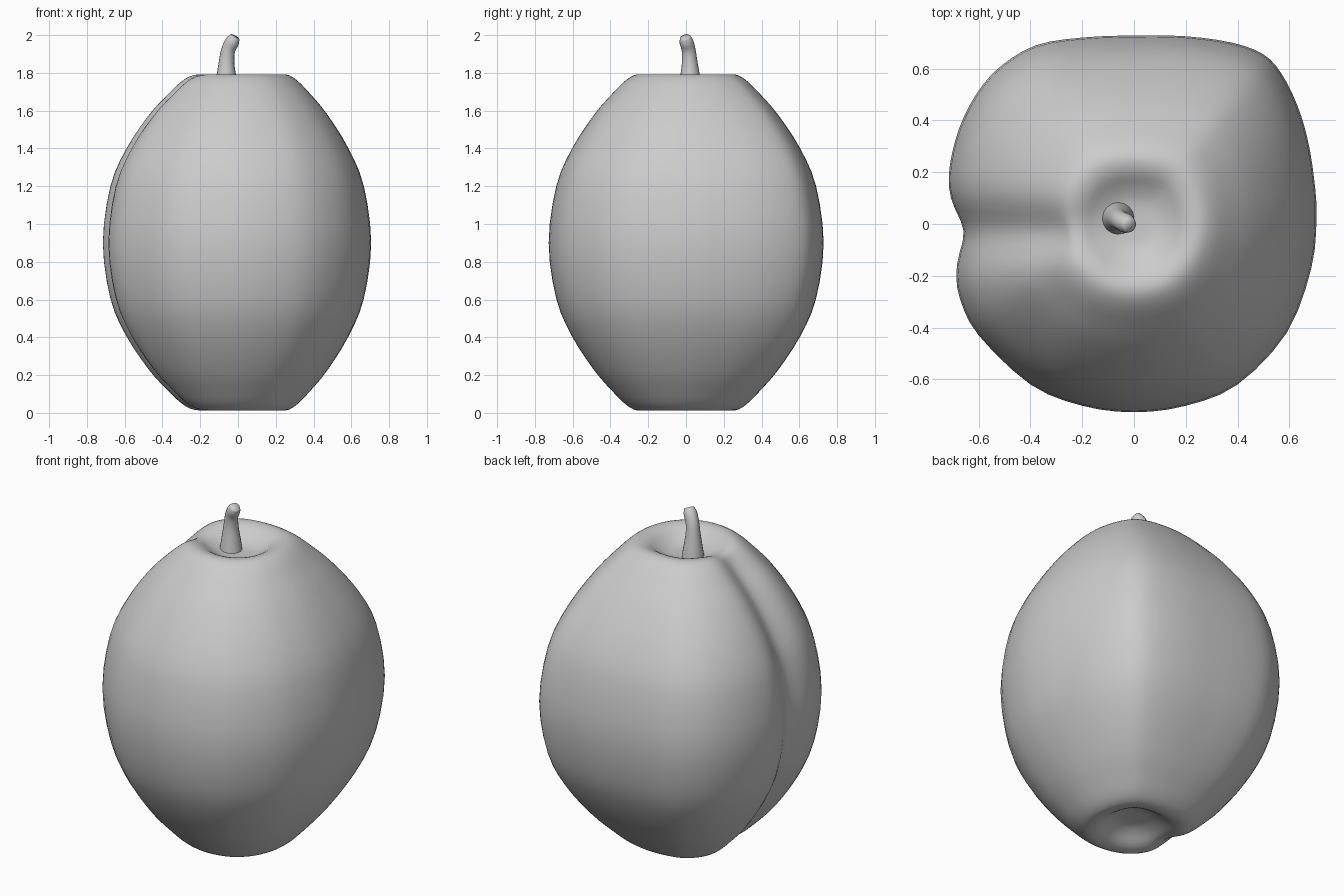
import bpy, bmesh
from math import sin, cos, pi, atan2, hypot, exp
from mathutils import Vector

if "Cube" in bpy.data.objects:
    bpy.data.objects.remove(bpy.data.objects["Cube"])


def catmull(p0, p1, p2, p3, t):
    return 0.5 * (2 * p1 + (p2 - p0) * t + (2 * p0 - 5 * p1 + 4 * p2 - p3) * t * t
                  + (3 * p1 - p0 - 3 * p2 + p3) * t ** 3)


def spline(points, steps, closed=False):
    pts = [Vector(p) for p in points]
    n = len(pts)
    pick = (lambda i: pts[i % n]) if closed else (lambda i: pts[max(0, min(n - 1, i))])
    out = [catmull(pick(i - 1), pick(i), pick(i + 1), pick(i + 2), k / steps)
           for i in range(n if closed else n - 1) for k in range(steps)]
    return out if closed else out + [pts[-1]]


def smoothstep(a, b, x):
    t = max(0, min(1, (x - a) / (b - a)))
    return t * t * (3 - 2 * t)


def skin(name, rings):
    """Join rings of points into a closed smooth mesh."""
    bm = bmesh.new()
    loops = [[bm.verts.new(p) for p in ring] for ring in rings]
    n = len(loops[0])
    for a, b in zip(loops, loops[1:]):
        for i in range(n):
            j = (i + 1) % n
            bm.faces.new((a[i], a[j], b[j], b[i]))
    for loop in (loops[0], loops[-1]):
        c = bm.verts.new(sum((v.co for v in loop), Vector()) / n)
        for i in range(n):
            bm.faces.new((loop[i], loop[(i + 1) % n], c))
    bmesh.ops.recalc_face_normals(bm, faces=bm.faces)
    for f in bm.faces:
        f.smooth = True
    me = bpy.data.meshes.new(name)
    bm.to_mesh(me)
    bm.free()
    ob = bpy.data.objects.new(name, me)
    bpy.context.collection.objects.link(ob)
    return ob


# Fruit: squarish outline swept along a profile with dimpled ends
outline = [(.705, .03), (.685, -.17), (.59, -.42), (.4, -.62), (.2, -.702), (0, -.727),
           (-.2, -.702), (-.4, -.62), (-.6, -.43), (-.672, -.29), (-.697, -.16),
           (-.714, -.03), (-.72, .1), (-.711, .23), (-.675, .37), (-.61, .5),
           (-.52, .605), (-.38, .69), (-.2, .72), (0, .728), (.2, .725), (.38, .7),
           (.5, .655), (.57, .58), (.63, .46), (.67, .33), (.695, .18)]
profile = [(.02, 1.715), (.12, 1.72), (.2, 1.745), (.28, 1.782), (.36, 1.792), (.44, 1.762),
           (.54, 1.69), (.67, 1.58), (.83, 1.4), (.945, 1.2), (1, .9)]
profile += [(f, 1.805 - z) for f, z in reversed(profile[:-1])]
cross = spline(outline, 3, True)
prof = spline(profile, 3)
rings = []
for k, (f, z) in enumerate(prof):
    d = prof[min(k + 1, len(prof) - 1)] - prof[max(k - 1, 0)]
    d.normalize()
    nr, nz = -d.y, d.x
    ring = []
    for c in cross:
        # round the section a little towards the ends
        mix = .5 * (1 - smoothstep(.2, .9, f))
        q = c.lerp(c.normalized() * .71, mix) * f
        a = atan2(q.y, q.x)
        # seam groove down the left side
        g = .056 * exp(-((q.y + .03) / .11) ** 2) * smoothstep(.08, .35, -q.x)
        ring.append(Vector((q.x - g * nr * cos(a), q.y - g * nr * sin(a), z - g * nz)))
    rings.append(ring)
skin("fruit", rings)

# Stem: bent, tapering, with a slanted rounded tip
path = spline([(-.062, .022, 1.69), (-.062, .022, 1.76), (-.061, .02, 1.85),
               (-.052, .014, 1.92), (-.03, .002, 1.965), (-.016, -.006, 1.99)], 3)
radii = spline([(.066, 0), (.056, 0), (.042, 0), (.037, 0), (.037, 0), (.027, 0)], 3)
rings = []
for k, p in enumerate(path):
    t = (path[min(k + 1, len(path) - 1)] - path[max(k - 1, 0)]).normalized()
    u = Vector((0, 1, 0)).cross(t).normalized()
    v = t.cross(u)
    rings.append([p + radii[k].x * (u * cos(2 * pi * i / 16) + v * sin(2 * pi * i / 16))
                  for i in range(16)])
skin("stem", rings)
